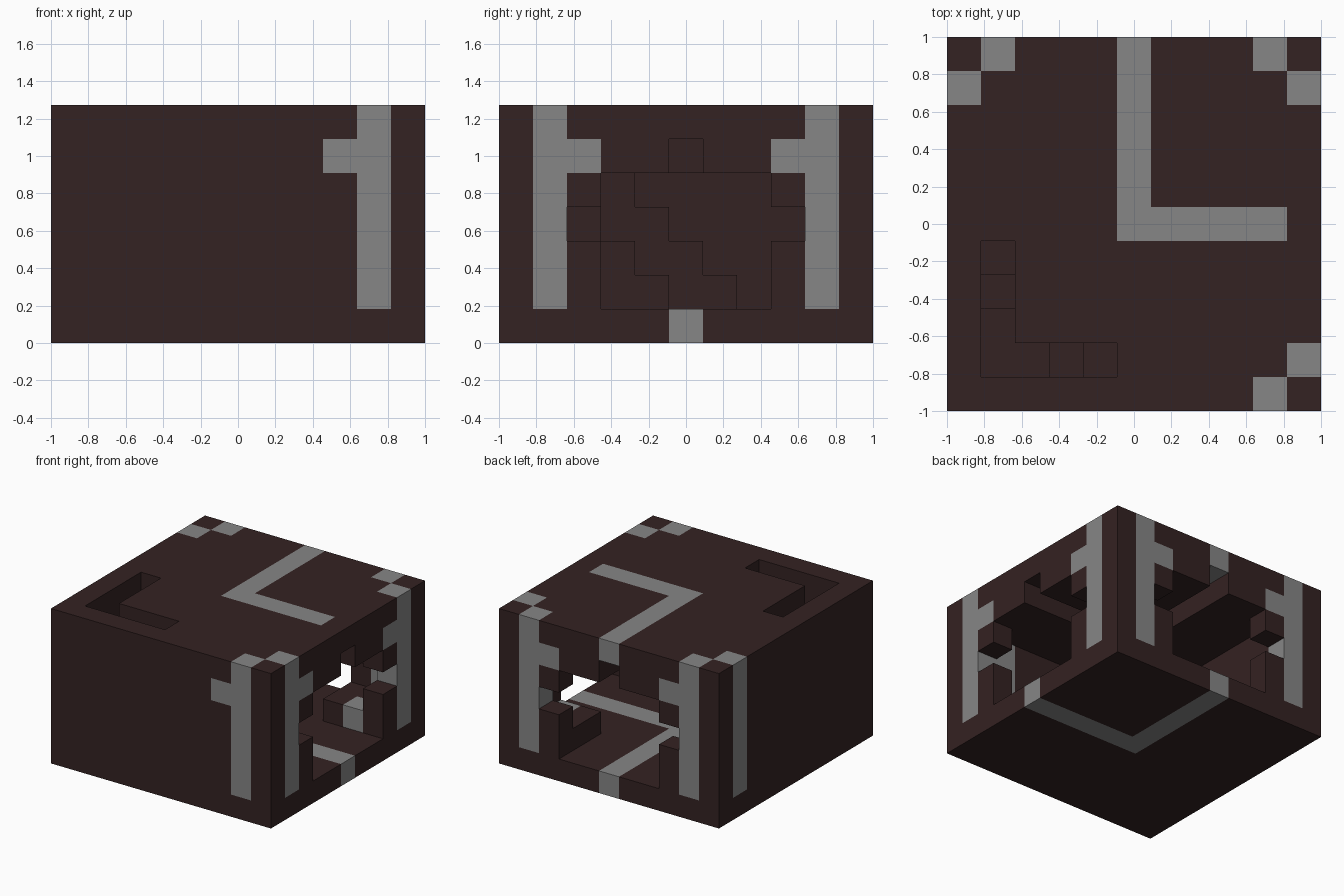
import bpy
import bmesh
from mathutils import Vector

cube = bpy.data.objects.get("Cube")
if cube:
    bpy.data.objects.remove(cube, do_unlink=True)

N, H = 11, 7          # blocks across and blocks high
S = 2 / N             # block size
DARK, GREY = "dark_stone", "grey_inlay"
COLOURS = {DARK: (0.034, 0.016, 0.016, 1), GREY: (0.24, 0.24, 0.24, 1)}
blocks = {}


def fill(kind, xs, ys, zs):
    """Set an inclusive box of blocks; kind None carves it away."""
    for i in range(xs[0], xs[1] + 1):
        for j in range(ys[0], ys[1] + 1):
            for k in range(zs[0], zs[1] + 1):
                if kind:
                    blocks[i, j, k] = kind
                else:
                    blocks.pop((i, j, k), None)


def both(kind, a, b, zs):
    """Fill a box and its mirror image across the diagonal."""
    fill(kind, a, b, zs)
    fill(kind, b, a, zs)


# solid body with a hollow chamber
fill(DARK, (0, 10), (0, 10), (0, 6))
fill(None, (2, 9), (2, 9), (1, 4))
both(DARK, (2, 2), (2, 2), (1, 4))

# openings in the right and back walls, with side notches
both(None, (10, 10), (3, 7), (1, 4))
for n in (2, 8):
    both(None, (10, 10), (n, n), (3, 3))

# stepped rubble inside the chamber
for j in range(2, 8):
    for k in range(1, 5):
        if j + k <= 7:
            fill(DARK, (2, 3), (j, j), (k, k))
        if j + k <= 5:
            fill(DARK, (4, 5), (j, j), (k, k))
fill(DARK, (8, 9), (8, 9), (1, 1))
fill(GREY, (9, 9), (8, 8), (1, 1))

# right-angled inlays in floor and roof, with the channel under the roof
both(GREY, (5, 5), (5, 10), (0, 0))
both(None, (5, 5), (5, 10), (5, 5))
fill(GREY, (5, 5), (5, 10), (6, 6))
fill(GREY, (5, 9), (5, 5), (6, 6))

# upright inlays beside the corners
for i, j in ((9, 0), (9, 10), (1, 10), (10, 1), (10, 9), (0, 9)):
    fill(GREY, (i, i), (j, j), (1, 6))
for i, j in ((8, 0), (8, 10), (2, 10), (10, 2), (10, 8)):
    fill(GREY, (i, i), (j, j), (5, 5))
fill(GREY, (9, 9), (1, 1), (1, 5))

# stepped groove in the roof
both(None, (1, 1), (1, 2), (4, 6))
both(None, (1, 1), (3, 3), (5, 6))
both(None, (1, 1), (4, 4), (6, 6))


def build(name, kind):
    """Make one object from the exposed faces of one kind of block."""
    bm = bmesh.new()
    made = {}

    def vert(p):
        key = tuple(round(c) for c in p)
        if key not in made:
            made[key] = bm.verts.new(((key[0] - N / 2) * S,
                                      (key[1] - N / 2) * S, key[2] * S))
        return made[key]

    for cell, cell_kind in blocks.items():
        if cell_kind != kind:
            continue
        centre = Vector(cell) + Vector((0.5, 0.5, 0.5))
        for axis in range(3):
            for sign in (-1, 1):
                n = Vector((0, 0, 0))
                n[axis] = sign
                if tuple(round(c) for c in Vector(cell) + n) in blocks:
                    continue
                u = Vector((0, 0, 0))
                u[(axis + 1) % 3] = 1
                v = n.cross(u)
                corners = [(-1, -1), (1, -1), (1, 1), (-1, 1)]
                bm.faces.new([vert(centre + (n + a * u + b * v) / 2)
                              for a, b in corners])
    mesh = bpy.data.meshes.new(name)
    bm.to_mesh(mesh)
    bm.free()
    mat = bpy.data.materials.new(kind)
    mat.use_nodes = True
    mat.diffuse_color = COLOURS[kind]
    bsdf = mat.node_tree.nodes["Principled BSDF"]
    bsdf.inputs["Base Color"].default_value = COLOURS[kind]
    bsdf.inputs["Roughness"].default_value = 0.9
    mesh.materials.append(mat)
    obj = bpy.data.objects.new(name, mesh)
    bpy.context.collection.objects.link(obj)


build("stone_body", DARK)
build("inlay_strips", GREY)
